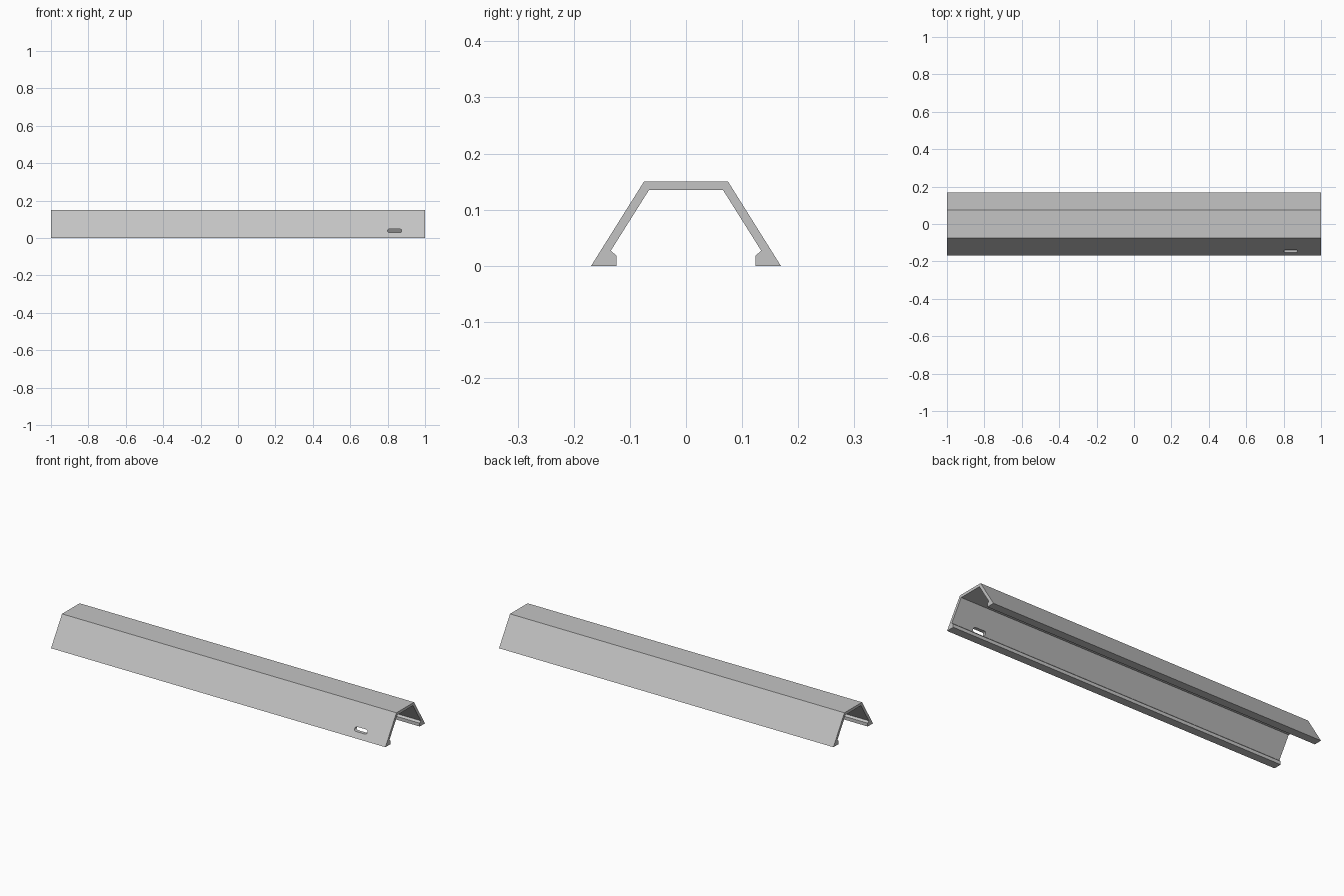
import bpy, bmesh, math

cube = bpy.data.objects.get("Cube")
if cube:
    bpy.data.objects.remove(cube, do_unlink=True)

grey = bpy.data.materials.new("light_grey")
grey.use_nodes = True
colour = (0.55, 0.55, 0.55, 1)
grey.diffuse_color = colour
grey.node_tree.nodes["Principled BSDF"].inputs["Base Color"].default_value = colour


def extrude_profile(name, points, direction):
    """Prism from a closed outline of 3D points."""
    bm = bmesh.new()
    face = bm.faces.new([bm.verts.new(p) for p in points])
    result = bmesh.ops.extrude_face_region(bm, geom=[face])
    moved = [v for v in result["geom"] if isinstance(v, bmesh.types.BMVert)]
    bmesh.ops.translate(bm, verts=moved, vec=direction)
    bmesh.ops.recalc_face_normals(bm, faces=bm.faces)
    mesh = bpy.data.meshes.new(name)
    bm.to_mesh(mesh)
    bm.free()
    mesh.materials.append(grey)
    obj = bpy.data.objects.new(name, mesh)
    bpy.context.scene.collection.objects.link(obj)
    return obj


# Channel: half section from inner top to outer top, mirrored across y
half = [(0.066, 0.135), (0.134, 0.027), (0.124, 0.018),
        (0.124, 0), (0.169, 0), (0.075, 0.15)]
section = half + [(-y, z) for y, z in reversed(half)]
channel = extrude_profile("channel_cover", [(-1, y, z) for y, z in section], (2, 0, 0))

# Rounded slot through the front wall only
radius, steps = 0.01, 8
outline = []
for centre, start in ((0.865, -math.pi / 2), (0.81, math.pi / 2)):
    for i in range(steps + 1):
        a = start + math.pi * i / steps
        outline.append((centre + radius * math.cos(a), -0.2, 0.038 + radius * math.sin(a)))
cutter = extrude_profile("slot_cutter", outline, (0, 0.2, 0))
cutter.hide_render = True

# Apply the cut, then remove the cutter
cut = channel.modifiers.new("slot", "BOOLEAN")
cut.operation = "DIFFERENCE"
cut.solver = "EXACT"
cut.object = cutter
bpy.context.view_layer.objects.active = channel
channel.select_set(True)
bpy.ops.object.modifier_apply(modifier=cut.name)
bpy.data.objects.remove(cutter, do_unlink=True)
